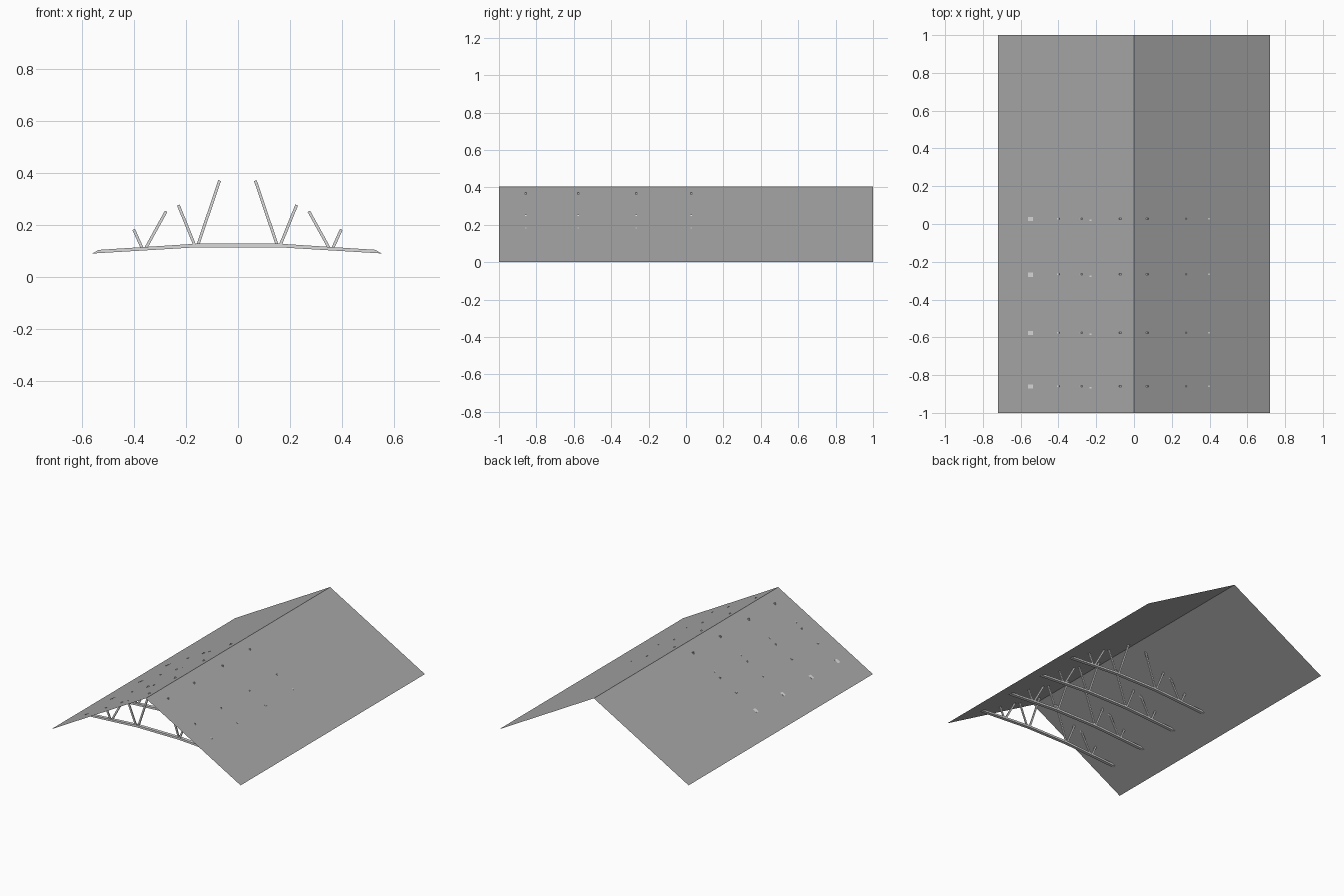
import bpy
from mathutils import Vector

if "Cube" in bpy.data.objects:
    bpy.data.objects.remove(bpy.data.objects["Cube"], do_unlink=True)


def material(name, grey):
    m = bpy.data.materials.new(name)
    m.use_nodes = True
    colour = (grey, grey, grey, 1)
    m.diffuse_color = colour
    m.node_tree.nodes["Principled BSDF"].inputs["Base Color"].default_value = colour
    return m


roof_grey = material("roof grey", 0.39)
steel = material("light steel", 0.7)
HALF, RIDGE = 0.72, 0.405
SLOPE = HALF / RIDGE


def make(name, verts, faces, mat):
    mesh = bpy.data.meshes.new(name)
    mesh.from_pydata(verts, [], faces)
    mesh.materials.append(mat)
    ob = bpy.data.objects.new(name, mesh)
    bpy.context.collection.objects.link(ob)
    return ob


def sweep(name, profile, path, y):
    """Run a (y, height) profile along a path of (x, z, lean) points."""
    n = len(profile)
    verts = [(x + h * lean, y + d, z + h) for x, z, lean in path for d, h in profile]
    faces = [(s * n + i, s * n + (i + 1) % n, s * n + n + (i + 1) % n, s * n + n + i)
             for s in range(len(path) - 1) for i in range(n)]
    last = (len(path) - 1) * n
    faces += [tuple(reversed(range(n))), tuple(range(last, last + n))]
    return make(name, verts, faces, steel)


def strut(name, a, b, y, width=0.011, depth=0.008):
    """Square bar between two (x, z) points."""
    a, b = Vector((a[0], y, a[1])), Vector((b[0], y, b[1]))
    side = (b - a).normalized().cross(Vector((0, 1, 0))) * width / 2
    deep = Vector((0, depth / 2, 0))
    verts = [p + s * side + t * deep for p in (a, b)
             for s, t in ((-1, -1), (1, -1), (1, 1), (-1, 1))]
    return make(name, verts, [(3, 2, 1, 0), (4, 5, 6, 7), (0, 1, 5, 4),
                              (1, 2, 6, 5), (2, 3, 7, 6), (3, 0, 4, 7)], steel)


# Thin roof sheets, open at both gables
for side, label in ((-1, "right"), (1, "left")):
    quad = (0, 1, 2, 3) if side > 0 else (3, 2, 1, 0)
    make("roof_" + label, [(0, -1, RIDGE), (side * HALF, -1, 0),
                           (side * HALF, 1, 0), (0, 1, RIDGE)], [quad], roof_grey)

# Bottom chord: rectangular bar, ends cut to the roof slope
bar = [(-0.011, 0), (0.011, 0), (0.011, 0.014), (-0.011, 0.014)]
chord = [(-0.562, 0.0902, SLOPE), (-0.16, 0.114, 0), (0.16, 0.114, 0), (0.554, 0.0905, -SLOPE)]

# Web members: foot on the chord, then head at the roof
webs = {"outer_short": ((0.370, 0.112), (0.402, 0.183), 0.002),
        "outer_long": ((0.355, 0.112), (0.277, 0.253), 0.002),
        "inner_short": ((0.168, 0.125), (0.230, 0.277), -0.007),
        "inner_long": ((0.154, 0.125), (0.071, 0.371), 0.002)}

for number, y in enumerate((-0.86, -0.577, -0.269, 0.026), 1):
    sweep(f"chord_{number}", bar, chord, y)
    for name, (foot, head, dy) in webs.items():
        for side, label in ((-1, "right"), (1, "left")):
            shift = -0.004 if side > 0 else 0
            strut(f"strut_{name}_{label}_{number}", (side * foot[0] + shift, foot[1]),
                  (side * head[0] + shift, head[1]), y + dy)
